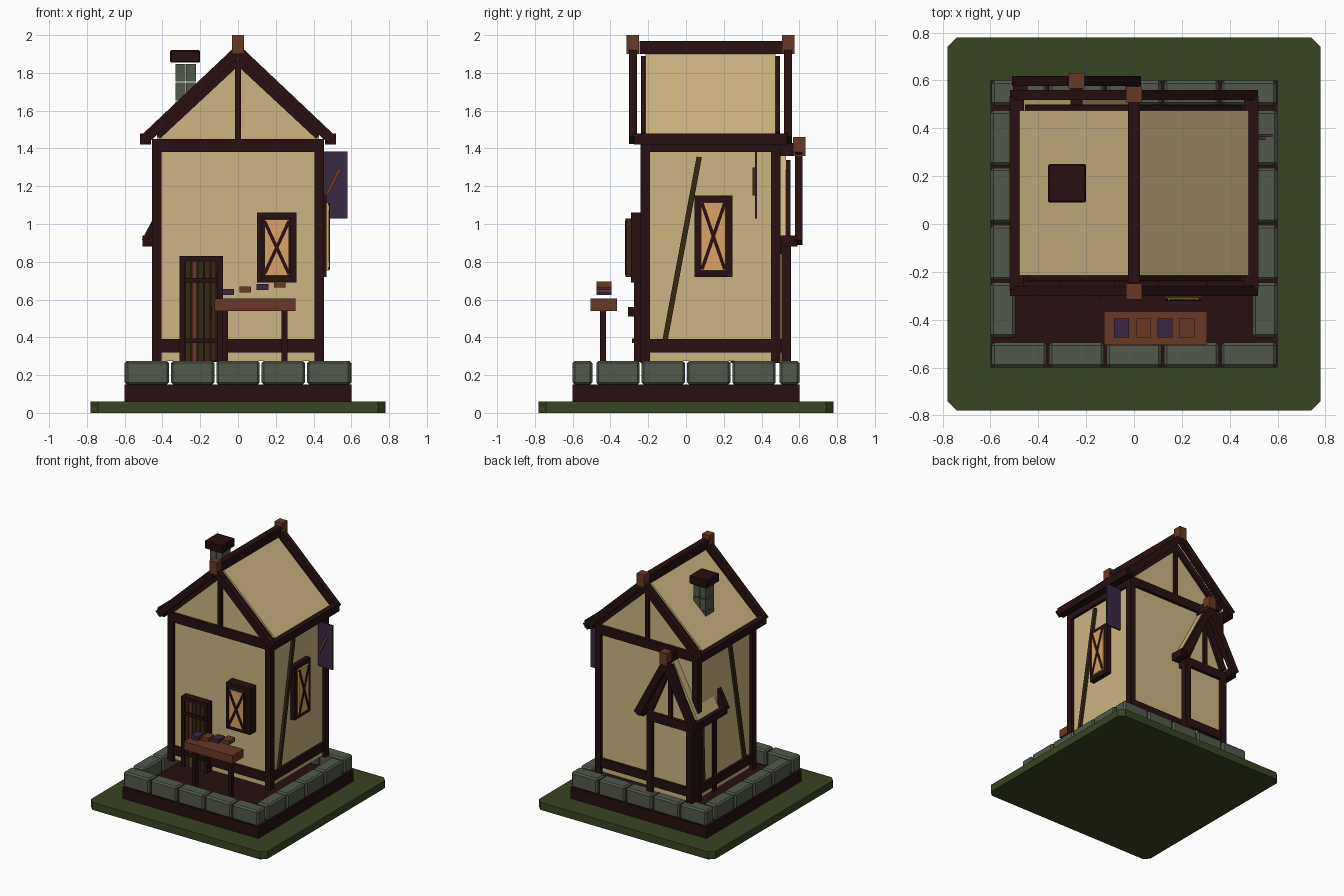
import bpy, bmesh
from mathutils import Vector, Matrix

if "Cube" in bpy.data.objects:
    bpy.data.objects.remove(bpy.data.objects["Cube"])


def mat(name, r, g, b):
    m = bpy.data.materials.new(name)
    m.diffuse_color = (r, g, b, 1)
    m.use_nodes = True
    m.node_tree.nodes["Principled BSDF"].inputs["Base Color"].default_value = m.diffuse_color
    return m


PLASTER = mat("plaster", .61, .46, .22)
TIMBER = mat("dark timber", .021, .005, .005)
STONE = mat("stone", .085, .098, .069)
GRASS = mat("grass", .040, .058, .016)
COPPER = mat("red wood", .138, .040, .019)
CLOTH = mat("purple cloth", .042, .021, .055)
OLIVE = mat("olive wood", .037, .021, .007)
GLASS = mat("lit glass", .70, .37, .12)


def finish(name, bm, m):
    bmesh.ops.recalc_face_normals(bm, faces=bm.faces)
    me = bpy.data.meshes.new(name)
    bm.to_mesh(me)
    bm.free()
    me.materials.append(m)
    ob = bpy.data.objects.new(name, me)
    bpy.context.collection.objects.link(ob)
    return ob


def box(name, x0, x1, y0, y1, z0, z1, m, bevel=0):
    bm = bmesh.new()
    bmesh.ops.create_cube(bm, size=1)
    for v in bm.verts:
        v.co = ((x0 + x1) / 2 + v.co.x * (x1 - x0),
                (y0 + y1) / 2 + v.co.y * (y1 - y0),
                (z0 + z1) / 2 + v.co.z * (z1 - z0))
    if bevel:
        bmesh.ops.bevel(bm, geom=bm.edges[:], offset=bevel, segments=1, affect='EDGES')
    return finish(name, bm, m)


def beam(name, p, q, width, depth, m, axis='Y'):
    """Square beam from p to q; depth is measured along the fixed axis."""
    p, q = Vector(p), Vector(q)
    d = (q - p).normalized()
    fixed = Vector((0, 1, 0)) if axis == 'Y' else Vector((1, 0, 0))
    side = fixed.cross(d)
    bm = bmesh.new()
    bmesh.ops.create_cube(bm, size=1)
    rot = Matrix((side * width, fixed * depth, q - p)).transposed()
    for v in bm.verts:
        v.co = rot @ v.co + (p + q) / 2
    return finish(name, bm, m)


def prism(name, pts, y0, y1, m):
    """Extrude an xz outline along y."""
    bm = bmesh.new()
    f = bm.faces.new([bm.verts.new((x, y0, z)) for x, z in pts])
    r = bmesh.ops.extrude_face_region(bm, geom=[f])
    for v in r['geom']:
        if isinstance(v, bmesh.types.BMVert):
            v.co.y = y1
    return finish(name, bm, m)


def timber_house(n, cx, hw, y0, y1, eave, apex, over, barge):
    """Timber-framed block: plastered body, posts, plates, sills, gables, roof trim."""
    prism(n + "_walls", [(cx - hw, .275), (cx + hw, .275), (cx + hw, eave + .03),
                         (cx, apex - .015), (cx - hw, eave + .03)], y0, y1, PLASTER)
    t = .025
    for sx in (-1, 1):
        x = cx + sx * hw
        for y in (y0, y1):
            box(n + "_corner_post", x - t, x + t, y - t, y + t, .265, eave, TIMBER)
        # sill, wall plate and eave along the sides
        box(n + "_side_sill", x - .02, x + .02, y0, y1, .32, .39, TIMBER)
        box(n + "_side_plate", x - .022, x + .022, y0, y1, eave - .07, eave, TIMBER)
        ex = cx + sx * over
        box(n + "_eave", ex - .03, ex + .03, y0 - .06, y1 + .06, eave - .03, eave + .03, TIMBER)
        # roof panels
        rise = apex - eave
        beam(n + "_roof_panel", (cx, (y0 + y1) / 2, apex - .005),
             (ex, (y0 + y1) / 2, eave + .005), .02, y1 - y0, PLASTER)
        for s, y in ((-1, y0), (1, y1)):
            beam(n + "_gable_rafter", (cx, y, apex - .045), (x, y, eave + .02), .05, .045, TIMBER)
            yb = y + s * barge
            beam(n + "_bargeboard", (cx - sx * .015, yb, apex + .015),
                 (cx + sx * (over + .01), yb, eave - rise * .015), .055, .042, TIMBER)
    for s, y in ((-1, y0), (1, y1)):
        box(n + "_end_sill", cx - hw, cx + hw, y - .02, y + .02, .32, .39, TIMBER)
        box(n + "_end_plate", cx - hw, cx + hw, y - t, y + t, eave - .07, eave, TIMBER)
        box(n + "_king_post", cx - .016, cx + .016, y - .02, y + .02, eave, apex - .05, TIMBER)
        yf = y + s * (barge + .002)
        box(n + "_finial", cx - .033, cx + .033, yf - .033, yf + .033, apex - .015, apex + .085, COPPER)
    box(n + "_ridge", cx - .025, cx + .025, y0 - .03, y1 + .06, apex - .015, apex + .055, TIMBER)


# ground, plinth and ring of stones
g = prism("grass_base", [(-.78, 0), (.78, 0), (.78, .06), (-.78, .06)], -.78, .78, GRASS)
bm = bmesh.new()
bm.from_mesh(g.data)
edges = [e for e in bm.edges if abs(e.verts[0].co.z - e.verts[1].co.z) > .05]
bmesh.ops.bevel(bm, geom=edges, offset=.04, segments=1, affect='EDGES')
bm.to_mesh(g.data)
bm.free()
box("plinth", -.6, .6, -.6, .6, .06, .15, TIMBER)
for i in range(5):
    a = -.6 + i * .24
    for y in (-.6, .495):
        box("foundation_stone", a + .005, a + .235, y, y + .105, .15, .275, STONE, .012)
for i in range(4):
    a = -.48 + i * .24
    for x in (-.6, .495):
        box("foundation_stone", x, x + .105, a + .005, a + .235, .15, .275, STONE, .012)

# main house and rear wing
timber_house("house", 0, .43, -.215, .475, 1.45, 1.915, .49, .065)
timber_house("wing", -.24, .175, .26, .53, .91, 1.375, .235, .067)

# side braces
for sx in (-1, 1):
    beam("side_brace", (sx * .435, -.11, .39), (sx * .435, .07, 1.355), .028, .03, OLIVE, 'X')
beam("wing_brace", (-.435, .41, .35), (-.435, .43, .98), .028, .03, OLIVE, 'X')

# chimney of loose blocks with a cap
for k in range(4):
    z = 1.455 + k * .1
    for x in (-.33, -.274):
        box("chimney_block", x, x + .052, .117, .223, z, z + .093, STONE)
box("chimney_cap", -.36, -.2, .09, .25, 1.855, 1.92, TIMBER, .006)

# door
for x in (-.31, -.11):
    box("door_jamb", x, x + .03, -.275, -.2, .27, .83, TIMBER)
box("door_lintel", -.31, -.08, -.275, -.2, .8, .83, TIMBER)
box("door_backing", -.28, -.11, -.25, -.2, .27, .8, TIMBER)
for i in range(5):
    x = -.278 + i * .0335
    box("door_plank", x, x + .028, -.268, -.24, .275, .8, COPPER if i == 1 else OLIVE)
for z in (.37, .69):
    box("door_strap", -.285, -.105, -.285, -.26, z, z + .025, TIMBER)
box("door_handle", -.152, -.137, -.308, -.26, .51, .56, TIMBER)

# front window
box("front_window_frame", .1, .31, -.292, -.21, .69, 1.06, TIMBER)
box("front_window_sash", .125, .285, -.312, -.28, .72, 1.03, OLIVE)
box("front_window_glass", .137, .273, -.316, -.3, .73, 1.02, GLASS)
for a, b in ((.14, .27), (.27, .14)):
    beam("front_window_bar", (a, -.317, .735), (b, -.317, 1.015), .018, .01, TIMBER)
for x in (.13, .268):
    box("front_window_edge", x, x + .012, -.32, -.3, .72, 1.03, TIMBER)

# side window
box("side_window_frame", .42, .468, .045, .245, .72, 1.15, TIMBER)
box("side_window_glass", .45, .482, .08, .21, .755, 1.115, GLASS)
for a, b in ((.085, .205), (.205, .085)):
    beam("side_window_bar", (.482, a, .76), (.482, b, 1.11), .018, .01, TIMBER, 'X')

# hanging banner with a slanted stripe
box("banner", .45, .58, .364, .376, 1.03, 1.385, CLOTH)
beam("banner_stripe", (.47, .358, 1.155), (.54, .358, 1.295), .02, .014, COPPER)

# market table with goods
box("table_top", -.125, .305, -.505, -.365, .54, .605, COPPER)
for x in (-.07, .245):
    box("table_leg", x - .016, x + .016, -.456, -.424, .15, .54, TIMBER)
for i in range(4):
    x, z = -.083 + i * .091, .625 + i * .013
    box("goods", x, x + .062, -.475, -.395, z, z + .032, COPPER if i % 2 else CLOTH)
